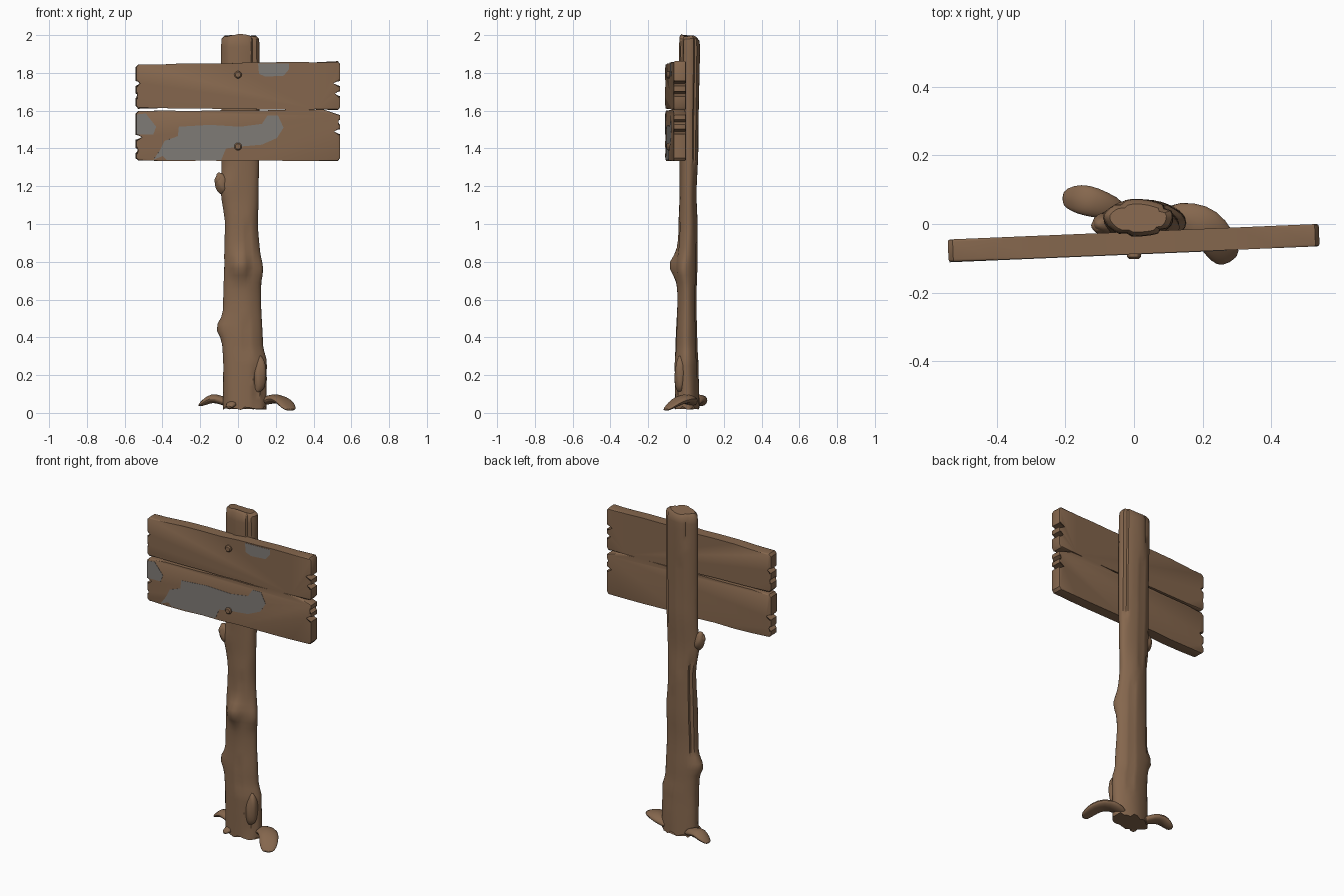
import bpy, bmesh, random
from math import sin, cos, pi, exp, radians
from mathutils import Vector

random.seed(4)
if "Cube" in bpy.data.objects:
    bpy.data.objects.remove(bpy.data.objects["Cube"])


def material(name, colour):
    m = bpy.data.materials.new(name)
    m.use_nodes = True
    m.diffuse_color = (*colour, 1)
    m.node_tree.nodes["Principled BSDF"].inputs["Base Color"].default_value = (*colour, 1)
    return m


WOOD = material("weathered brown wood", (0.235, 0.135, 0.075))
PAINT = material("faded grey paint", (0.215, 0.2, 0.185))


def finish(name, bm, mat, angle=35):
    bmesh.ops.recalc_face_normals(bm, faces=bm.faces[:])
    mesh = bpy.data.meshes.new(name)
    bm.to_mesh(mesh)
    bm.free()
    mesh.materials.append(mat)
    obj = bpy.data.objects.new(name, mesh)
    bpy.context.collection.objects.link(obj)
    bpy.ops.object.select_all(action="DESELECT")
    obj.select_set(True)
    bpy.context.view_layer.objects.active = obj
    bpy.ops.object.shade_smooth_by_angle(angle=radians(angle))
    return obj


def loft(bm, rings):
    """Skin a list of point rings and cap both ends."""
    loops = [[bm.verts.new(p) for p in ring] for ring in rings]
    n = len(loops[0])
    for a, b in zip(loops, loops[1:]):
        for i in range(n):
            j = (i + 1) % n
            bm.faces.new((a[i], a[j], b[j], b[i]))
    bm.faces.new(loops[0])
    bm.faces.new(loops[-1])


def slab(name, outline, y_front, y_back, mat, bevel=0):
    """Extrude an x-z outline through y; the sign is turned slightly on the post."""
    bm = bmesh.new()
    loft(bm, [[(x, y, z) for x, z in outline] for y in (y_front, y_back)])
    if bevel:
        rim = [e for e in bm.edges if abs(e.verts[0].co.y - e.verts[1].co.y) < 1e-5]
        bmesh.ops.bevel(bm, geom=rim, offset=bevel, segments=2, profile=0.5,
                        affect="EDGES", clamp_overlap=True)
    obj = finish(name, bm, mat)
    obj.location = (0, -0.055, 0)
    obj.rotation_euler.z = radians(2.4)
    return obj


# Post: height, left, right, front, back of each section
SECTIONS = [(0.03, -0.08, 0.15, -0.06, 0.07), (0.27, -0.08, 0.15, -0.06, 0.065),
            (0.36, -0.085, 0.13, -0.055, 0.06), (0.6, -0.08, 0.12, -0.045, 0.055),
            (0.77, -0.075, 0.12, -0.05, 0.06), (1.0, -0.07, 0.105, -0.04, 0.06),
            (1.15, -0.085, 0.11, -0.035, 0.055), (1.4, -0.085, 0.115, -0.035, 0.065),
            (1.94, -0.088, 0.115, -0.037, 0.073), (1.985, -0.085, 0.112, -0.035, 0.071),
            (2.0, -0.07, 0.095, -0.024, 0.058)]
# Swellings: angle, height, reach, angular spread, vertical spread
SWELLINGS = [(180, 0.45, 0.032, 35, 0.05), (-95, 0.78, 0.04, 28, 0.06),
             (-25, 0.76, 0.02, 25, 0.06), (-150, 1.2, 0.015, 30, 0.06)]
# Cracks: column, bottom, top
CRACKS = [(26, 0.72, 1.0), (27, 0.04, 0.24), (29, 0.08, 0.2), (22, 1.7, 2.1), (28, 1.8, 2.1),
          (25, 0.3, 0.5), (3, 1.3, 2.1), (6, 0.2, 0.9), (9, 1.0, 1.7), (13, 0.5, 1.1), (11, 1.8, 2.1)]
SIDES = 32


def section_at(z):
    for a, b in zip(SECTIONS, SECTIONS[1:]):
        if z <= b[0]:
            t = max(0, (z - a[0]) / (b[0] - a[0]))
            t = t * t * (3 - 2 * t)
            return [p + (q - p) * t for p, q in zip(a[1:], b[1:])]
    return SECTIONS[-1][1:]


def post_ring(z):
    left, right, front, back = section_at(z)
    ring = []
    for i in range(SIDES):
        a = 2 * pi * i / SIDES
        r = 1 + 0.018 * sin(5 * a + 2 * sin(3 * z)) + random.uniform(-0.006, 0.006)
        if any(c == i and lo < z < hi for c, lo, hi in CRACKS):
            r *= 0.88
        x = (left + right) / 2 + (right - left) / 2 * r * cos(a)
        y = (front + back) / 2 + (back - front) / 2 * r * sin(a)
        for angle, h, reach, wide, tall in SWELLINGS:
            d = (i * 360 / SIDES - angle + 180) % 360 - 180
            push = reach * exp(-(d / wide) ** 2 - ((z - h) / tall) ** 2)
            x, y = x + push * cos(a), y + push * sin(a)
        dz = 0
        if z > 1.98:
            dz = -0.12 * (y + 0.02) + 0.005 * sin(3 * a)
        elif z < 0.04:
            dz = random.uniform(-0.015, 0.01)
        ring.append((x, y, z + dz))
    return ring


bm = bmesh.new()
heights = [0.03 + 1.91 * k / 52 for k in range(53)] + [1.985, 2.0]
loft(bm, [post_ring(z) for z in heights])
finish("post", bm, WOOD, 40)


# Broken branch stub and other rounded lumps
def lump(name, centre, size, tilt=0):
    bm = bmesh.new()
    bmesh.ops.create_icosphere(bm, subdivisions=3, radius=1)
    for v in bm.verts:
        v.co *= 1 + 0.08 * sin(4 * v.co.x + 3 * v.co.z) * cos(3 * v.co.y)
        v.co = Vector(c * s for c, s in zip(v.co, size))
    obj = finish(name, bm, WOOD, 60)
    obj.location = centre
    obj.rotation_euler.y = radians(tilt)


lump("branch_stub", (-0.085, 0, 1.215), (0.036, 0.03, 0.058), -12)
lump("branch_stub_tip", (-0.1, -0.005, 1.235), (0.022, 0.022, 0.03), 20)
lump("base_burl", (0.115, -0.03, 0.2), (0.035, 0.03, 0.1), 5)


# Roots: flattened tubes along an arching path of (x, y, z, half width, half height)
def root(name, path):
    rings = []
    pts = [Vector(p[:3]) for p in path]
    for k, p in enumerate(path):
        along = pts[min(k + 1, len(pts) - 1)] - pts[max(k - 1, 0)]
        side = along.cross(Vector((0, 0, 1))).normalized()
        up = side.cross(along).normalized()
        rings.append([pts[k] + side * p[3] * cos(a) + up * p[4] * sin(a) * random.uniform(0.85, 1.1)
                      for a in (2 * pi * i / 12 for i in range(12))])
    bm = bmesh.new()
    loft(bm, rings)
    obj = finish(name, bm, WOOD, 50)
    sub = obj.modifiers.new("smooth", "SUBSURF")
    sub.levels = sub.render_levels = 1


root("left_root", [(-0.03, 0.035, 0.04, 0.03, 0.02), (-0.09, 0.055, 0.07, 0.042, 0.026),
                   (-0.14, 0.07, 0.08, 0.048, 0.026), (-0.18, 0.075, 0.055, 0.04, 0.018),
                   (-0.21, 0.075, 0.037, 0.02, 0.006)])
root("right_root", [(0.09, 0.03, 0.045, 0.03, 0.02), (0.16, 0.02, 0.07, 0.05, 0.025),
                    (0.21, -0.005, 0.078, 0.06, 0.026), (0.245, -0.05, 0.06, 0.055, 0.022),
                    (0.265, -0.085, 0.033, 0.05, 0.015), (0.28, -0.112, 0.012, 0.028, 0.006)])
root("front_root", [(-0.02, -0.02, 0.05, 0.03, 0.02), (-0.04, -0.05, 0.045, 0.03, 0.018),
                    (-0.05, -0.07, 0.025, 0.015, 0.008)])


# Sign planks with split ends; a notch is (height, depth)
def end_edge(x, z0, z1, notches):
    pts = [(x, z0)]
    for h, depth in notches:
        pts += [(x, h - 0.014), (x - depth if x > 0 else x + depth, h), (x, h + 0.012)]
    return pts + [(x, z1)]


def plank(name, bottom, top, left, right, chip):
    def edge(z0, z1, x0, x1):
        return [(x0 + (x1 - x0) * k / 9, z0 + (z1 - z0) * k / 9 + random.uniform(-0.003, 0.003))
                for k in range(10)]
    outline = edge(*bottom, -0.528, 0.528)
    outline += end_edge(0.54, bottom[1] + 0.014, top[1] - chip[1], right)
    outline += edge(*top, -0.528, 0.54 - chip[0])[::-1]
    outline += end_edge(-0.542, bottom[0] + 0.014, top[0] - 0.014, left)[::-1]
    slab(name, outline, -0.0325, 0.0325, WOOD, 0.007)


plank("upper_plank", (1.612, 1.605), (1.845, 1.86), [(1.68, 0.02), (1.745, 0.05)],
      [(1.69, 0.06), (1.745, 0.08)], (0.012, 0.014))
plank("lower_plank", (1.335, 1.335), (1.597, 1.606), [(1.39, 0.03), (1.46, 0.07)],
      [(1.49, 0.07), (1.54, 0.025)], (0.09, 0.03))

# Worn paint left on the planks
PATCHES = {
    "upper_paint": [(0.105, 1.85), (0.11, 1.795), (0.145, 1.78), (0.24, 1.785), (0.27, 1.82), (0.27, 1.85)],
    "end_paint": [(-0.54, 1.58), (-0.49, 1.585), (-0.435, 1.515), (-0.45, 1.475), (-0.54, 1.475)],
    "main_paint": [(-0.45, 1.34), (-0.415, 1.39), (-0.39, 1.44), (-0.32, 1.465), (-0.315, 1.515),
                   (-0.15, 1.525), (0.01, 1.515), (0.125, 1.53), (0.155, 1.575), (0.21, 1.575),
                   (0.24, 1.51), (0.205, 1.455), (0.125, 1.42), (0.01, 1.41), (-0.065, 1.4),
                   (-0.09, 1.34), (-0.38, 1.34), (-0.4, 1.36)],
}
for name, outline in PATCHES.items():
    slab(name, outline, -0.034, -0.028, PAINT)

# Bolts through post and planks
for name, z in (("upper_bolt", 1.79), ("lower_bolt", 1.41)):
    bm = bmesh.new()
    loft(bm, [[(r * cos(pi * i / 6), y, z + r * sin(pi * i / 6)) for i in range(12)]
              for r, y in ((0.02, -0.07), (0.02, -0.096), (0.014, -0.102))])
    finish(name, bm, WOOD, 30)
